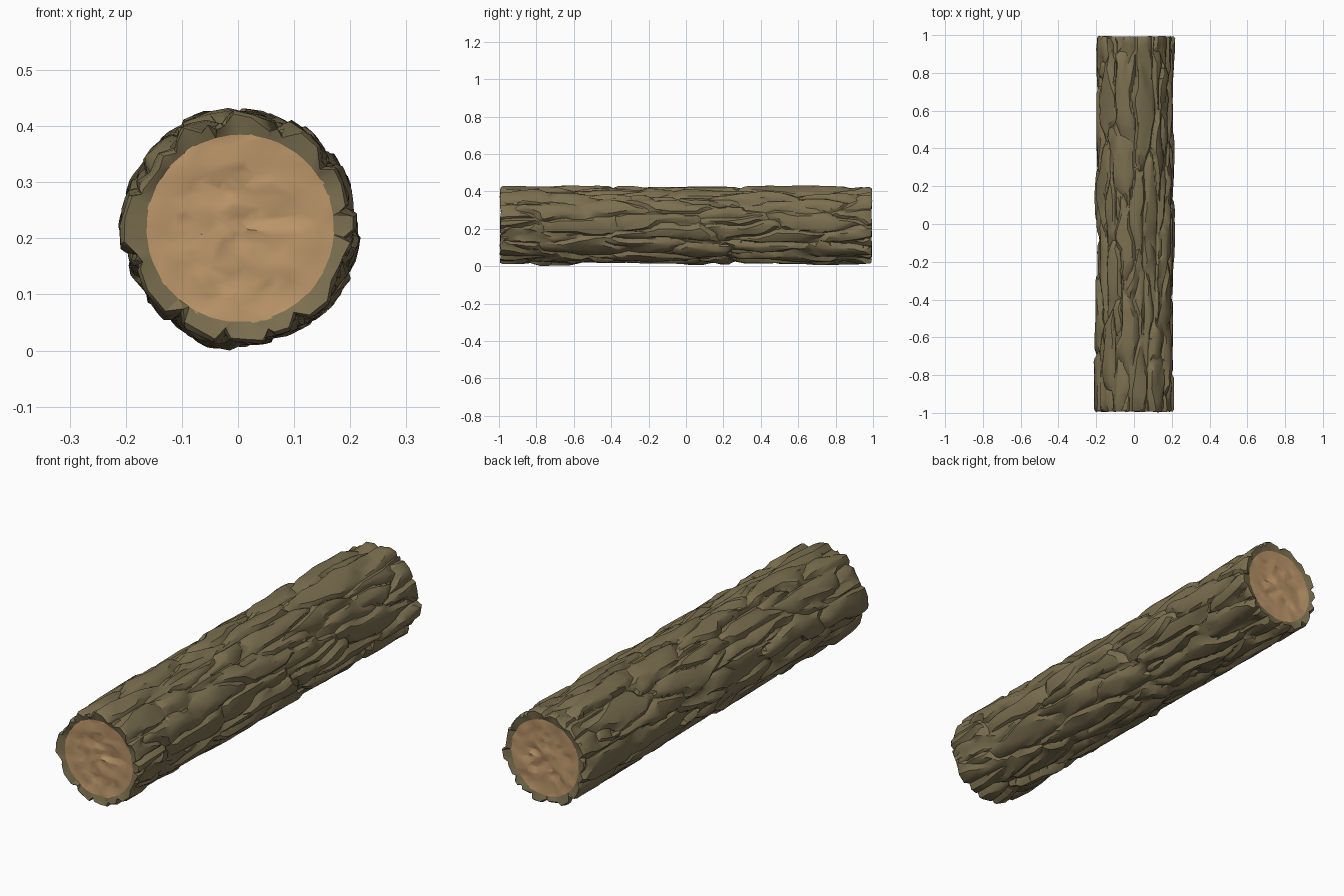
import bpy
import bmesh
from math import sin, cos, pi, radians
from mathutils import Vector, noise

if "Cube" in bpy.data.objects:
    bpy.data.objects.remove(bpy.data.objects["Cube"])

AROUND, ALONG = 150, 180
CENTRE = Vector((0.004, 0, 0.228))
CUT_RADIUS = 0.167


def material(name, colour):
    mat = bpy.data.materials.new(name)
    mat.use_nodes = True
    mat.diffuse_color = (*colour, 1)
    mat.node_tree.nodes["Principled BSDF"].inputs["Base Color"].default_value = (*colour, 1)
    return mat


bark_brown = material("bark_brown", (0.20, 0.16, 0.080))
cut_wood = material("cut_wood", (0.51, 0.31, 0.145))


def smoothstep(t):
    t = max(0, min(1, t))
    return t * t * (3 - 2 * t)


def bark_radius(a, y):
    """Long overlapping bark plates separated by grooves."""
    p = Vector((cos(a) * 2.3, y * 2.6, sin(a) * 2.3))
    warp = noise.noise_vector(Vector((p.x * 1.3, y * 5, p.z * 1.3)))
    p += warp * 0.35
    dist, points = noise.voronoi(p)
    groove = 1 - smoothstep((dist[1] - dist[0]) / 0.28)
    plate = noise.cell(points[0] * 37.7)
    tilt = (p - points[0]).dot(Vector((-sin(a), 0.4, cos(a))))
    bumps = noise.noise(Vector((cos(a) * 5, y * 9, sin(a) * 5)))
    r = 0.206 + 0.007 * plate + 0.010 * tilt + 0.004 * bumps - 0.017 * groove
    return max(0.183, min(0.221, r))


def finish(bm, name, mat, ratio, angle):
    bmesh.ops.recalc_face_normals(bm, faces=bm.faces)
    mesh = bpy.data.meshes.new(name)
    bm.to_mesh(mesh)
    bm.free()
    mesh.materials.append(mat)
    obj = bpy.data.objects.new(name, mesh)
    bpy.context.collection.objects.link(obj)
    bpy.ops.object.select_all(action="DESELECT")
    obj.select_set(True)
    bpy.context.view_layer.objects.active = obj
    # Thin the dense surface into irregular chipped facets
    chip = obj.modifiers.new("chipped_facets", "DECIMATE")
    chip.ratio = ratio
    bpy.ops.object.modifier_apply(modifier=chip.name)
    bpy.ops.object.shade_smooth_by_angle(angle=radians(angle))
    return obj


def bridge(bm, rings):
    for r0, r1 in zip(rings, rings[1:]):
        n = len(r0)
        for i in range(n):
            j = (i + 1) % n
            bm.faces.new((r0[i], r0[j], r1[j], r1[i]))


def point(a, r, y):
    return CENTRE + Vector((cos(a) * r, y, sin(a) * r))


def end_wave(a, r, side):
    """Unevenness of the sawn end."""
    return 0.006 * noise.noise(Vector((cos(a) * r * 22, side * 7, sin(a) * r * 22)))


# Bark: tube with a rim turned in at both ends
bm = bmesh.new()
angles = [2 * pi * i / AROUND for i in range(AROUND)]


def rim(side):
    return [bm.verts.new(point(a, CUT_RADIUS, side * 0.985 + end_wave(a, CUT_RADIUS, side)))
            for a in angles]


rings = [rim(-1)]
for k in range(ALONG + 1):
    y = -0.993 + 1.986 * k / ALONG
    edge = 0.006 if k in (0, ALONG) else 0
    rings.append([bm.verts.new(point(a, bark_radius(a, y) - edge,
                                     y + (0.006 * noise.noise(Vector((cos(a) * 6, y, sin(a) * 6)))
                                          if edge else 0)))
                  for a in angles])
rings.append(rim(1))
bridge(bm, rings)
bark = finish(bm, "bark", bark_brown, 0.13, 32)


# Sawn wood: shallow, roughly split disc at each end
def wood_end(name, side):
    bm = bmesh.new()
    rings = []
    count, steps = 60, 14
    for k in range(steps):
        t = 1 - k / steps
        ring = []
        for i in range(count):
            a = 2 * pi * i / count
            r = (CUT_RADIUS + 0.003) * t
            y = side * 0.985 + end_wave(a, r, side)
            # Splits fade out towards the bark
            q = Vector((cos(a) * r * 14, side * 3, sin(a) * r * 26))
            y -= side * 0.018 * (1 - t ** 4) * abs(noise.noise(q))
            ring.append(bm.verts.new(point(a, r, y)))
        rings.append(ring)
    bridge(bm, rings)
    bm.faces.new(rings[-1])
    obj = finish(bm, name, cut_wood, 0.25, 35)
    # Sawn face looks away from the log
    if sum(p.normal.y * p.area for p in obj.data.polygons) * side < 0:
        obj.data.flip_normals()
    return obj


ends = [wood_end("front_cut_end", -1), wood_end("back_cut_end", 1)]

# Rest the log on the ground
low = min(v.co.z for v in bark.data.vertices)
for obj in [bark] + ends:
    for v in obj.data.vertices:
        v.co.z -= low
